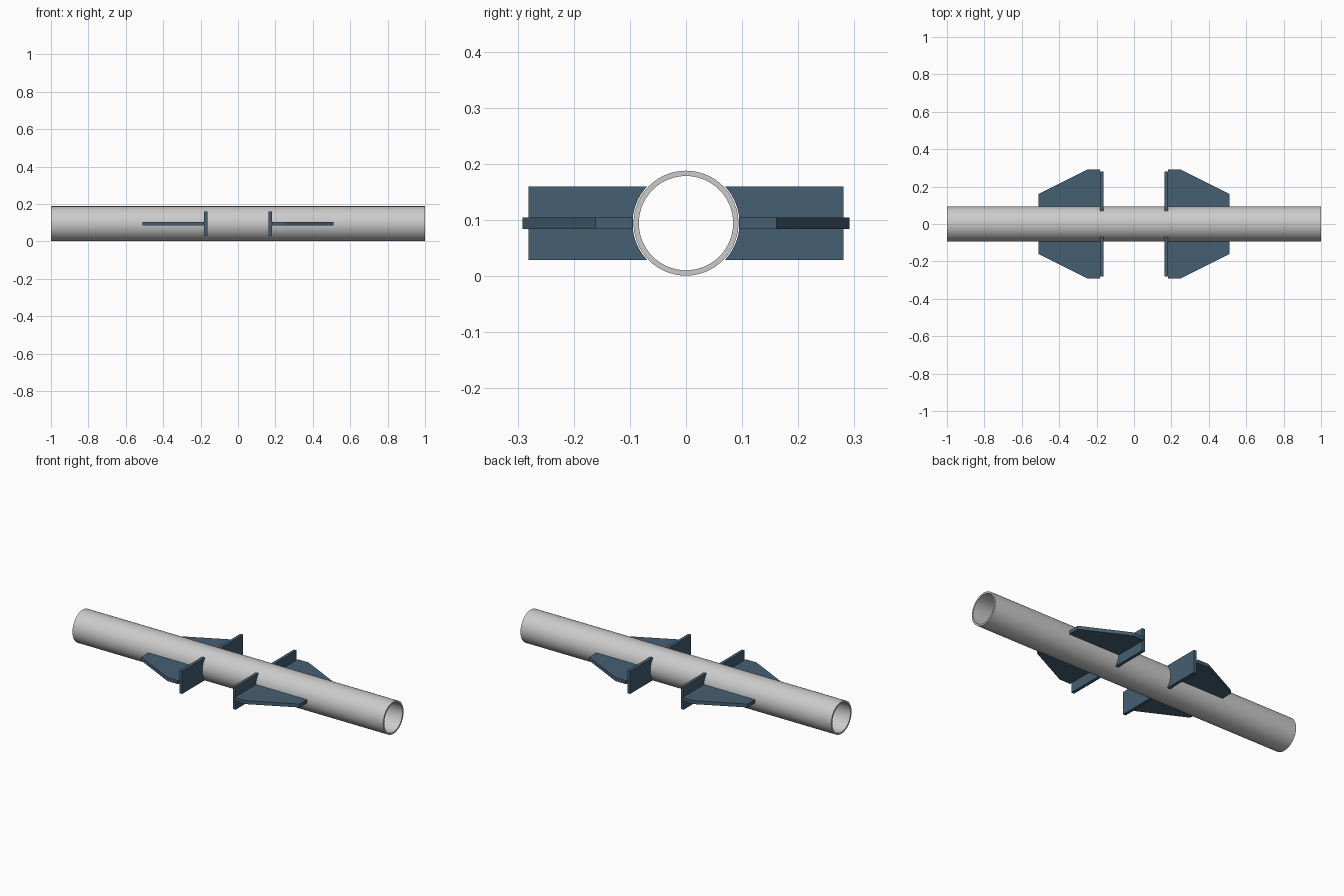
import bpy, bmesh
from math import asin, sin, cos, tau
from mathutils import Vector

if "Cube" in bpy.data.objects:
    bpy.data.objects.remove(bpy.data.objects["Cube"])

R_OUT, R_IN, ZC = 0.0935, 0.084, 0.0945   # pipe radii and axis height
R_FIT = 0.0953                            # plates stop just clear of the pipe

steel = bpy.data.materials.new("blue_steel")
steel.diffuse_color = (0.06, 0.115, 0.17, 1)
steel.use_nodes = True
steel.node_tree.nodes["Principled BSDF"].inputs["Base Color"].default_value = steel.diffuse_color


def finish(name, bm, mat=None):
    bmesh.ops.recalc_face_normals(bm, faces=bm.faces)
    me = bpy.data.meshes.new(name)
    bm.to_mesh(me)
    bm.free()
    ob = bpy.data.objects.new(name, me)
    bpy.context.collection.objects.link(ob)
    if mat:
        me.materials.append(mat)
    return ob


def plate(name, outline, depth):
    """Extrude a flat outline, then mirror it into all four quadrants."""
    bm = bmesh.new()
    face = bm.faces.new([bm.verts.new(p) for p in outline])
    ext = bmesh.ops.extrude_face_region(bm, geom=[face])
    verts = [v for v in ext["geom"] if isinstance(v, bmesh.types.BMVert)]
    bmesh.ops.translate(bm, verts=verts, vec=Vector(depth))
    ob = finish(name, bm, steel)
    mod = ob.modifiers.new("four_way", "MIRROR")
    mod.use_axis = (True, True, False)
    mod.use_mirror_merge = False
    return ob


# Hollow pipe along x: a rectangular wall section swept round the axis
N = 64
bm = bmesh.new()
wall = [(-1, R_OUT), (1, R_OUT), (1, R_IN), (-1, R_IN)]
rings = [[bm.verts.new((x, r * cos(tau * i / N), ZC + r * sin(tau * i / N)))
          for x, r in wall] for i in range(N)]
for i in range(N):
    a, b = rings[i], rings[(i + 1) % N]
    for k in range(4):
        m = (k + 1) % 4
        bm.faces.new((a[k], a[m], b[m], b[k]))
pipe = finish("pipe", bm)
bpy.context.view_layer.objects.active = pipe
pipe.select_set(True)
bpy.ops.object.shade_smooth_by_angle()

# Upright stop plates, inner edge curved round the pipe
half = 0.0655
a0 = asin(half / R_FIT)
arc = [-a0 + 2 * a0 * i / 16 for i in range(17)]
outline = [(0.163, R_FIT * cos(a), ZC + R_FIT * sin(a)) for a in arc]
outline += [(0.163, 0.281, ZC + half), (0.163, 0.281, ZC - half)]
plate("stop_plate", outline, (0.018, 0, 0))

# Horizontal gusset fins with a sloped outer corner
fin = [(0.181, 0.0945), (0.51, 0.0945), (0.51, 0.161), (0.25, 0.291), (0.181, 0.291)]
plate("gusset_fin", [(x, y, ZC - 0.01) for x, y in fin], (0, 0, 0.02))
